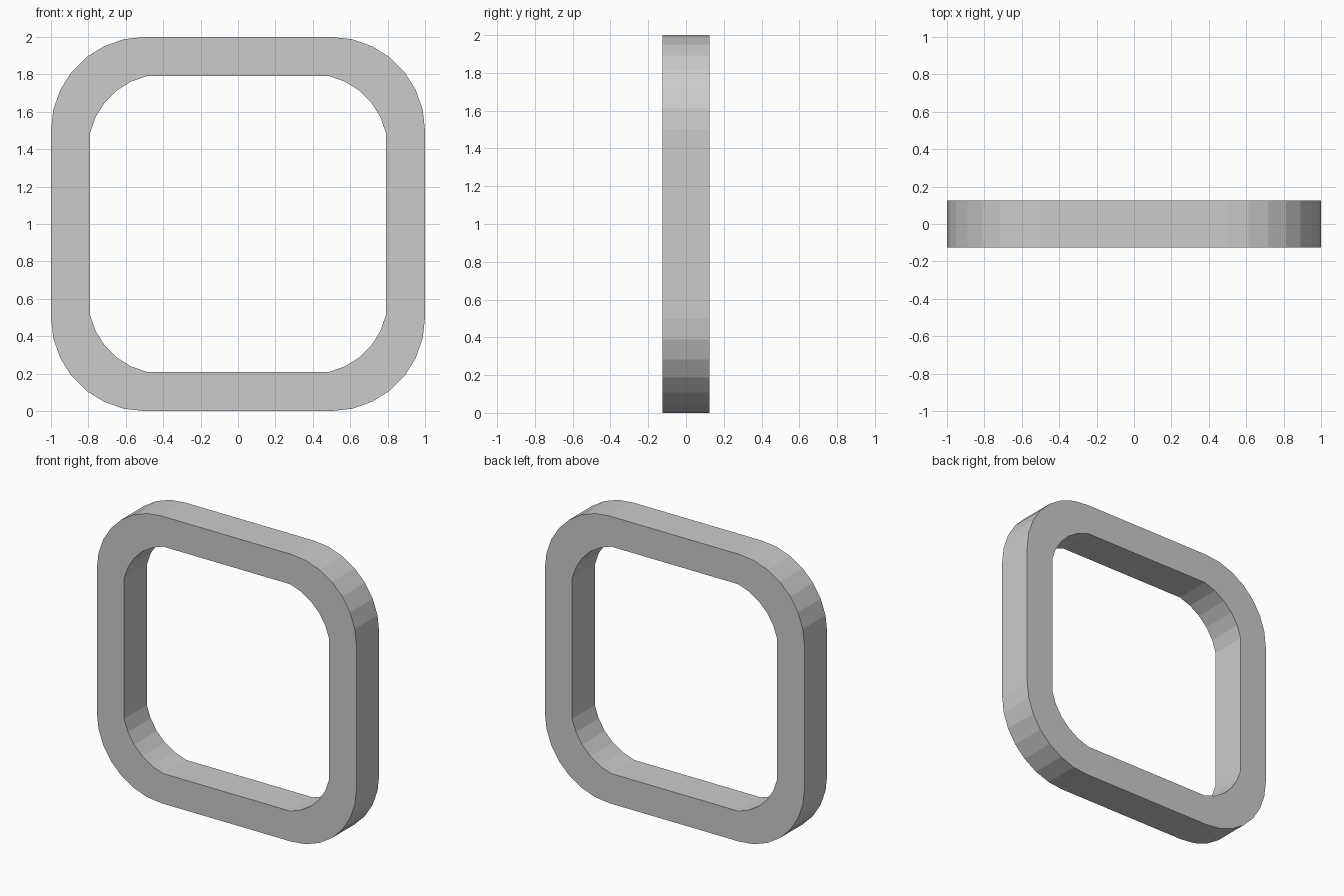
import bpy, bmesh
from math import sin, cos, radians

if "Cube" in bpy.data.objects:
    bpy.data.objects.remove(bpy.data.objects["Cube"])

SEGMENTS = 7
HALF_DEPTH = 0.125


def rounded_square(center, radius, first, last):
    """Loop of (x, z) points around the origin; each corner uses arc steps first..last."""
    points = []
    for corner, (sx, sz) in enumerate([(1, 1), (-1, 1), (-1, -1), (1, -1)]):
        for i in range(first, last + 1):
            a = radians(90 * corner + 90 * i / SEGMENTS)
            points.append((sx * center + radius * cos(a), sz * center + radius * sin(a)))
    return points


# Outer outline has full arcs; the opening skips the tangent points of each arc
outlines = [rounded_square(0.5, 0.5, 0, SEGMENTS),
            rounded_square(0.4, 0.4, 1, SEGMENTS - 1)]

# Frame face with opening, extruded through its depth
bm = bmesh.new()
edges = []
for outline in outlines:
    verts = [bm.verts.new((x, -HALF_DEPTH, z + 1)) for x, z in outline]
    edges += [bm.edges.new((v, verts[i - 1])) for i, v in enumerate(verts)]
bmesh.ops.triangle_fill(bm, edges=edges, use_beauty=True, normal=(0, -1, 0))
extruded = bmesh.ops.extrude_face_region(bm, geom=bm.faces[:], use_keep_orig=True)
back = [g for g in extruded["geom"] if isinstance(g, bmesh.types.BMVert)]
bmesh.ops.translate(bm, verts=back, vec=(0, 2 * HALF_DEPTH, 0))
bmesh.ops.recalc_face_normals(bm, faces=bm.faces[:])

mesh = bpy.data.meshes.new("rounded_frame")
bm.to_mesh(mesh)
bm.free()
frame = bpy.data.objects.new("rounded_frame", mesh)
bpy.context.collection.objects.link(frame)
